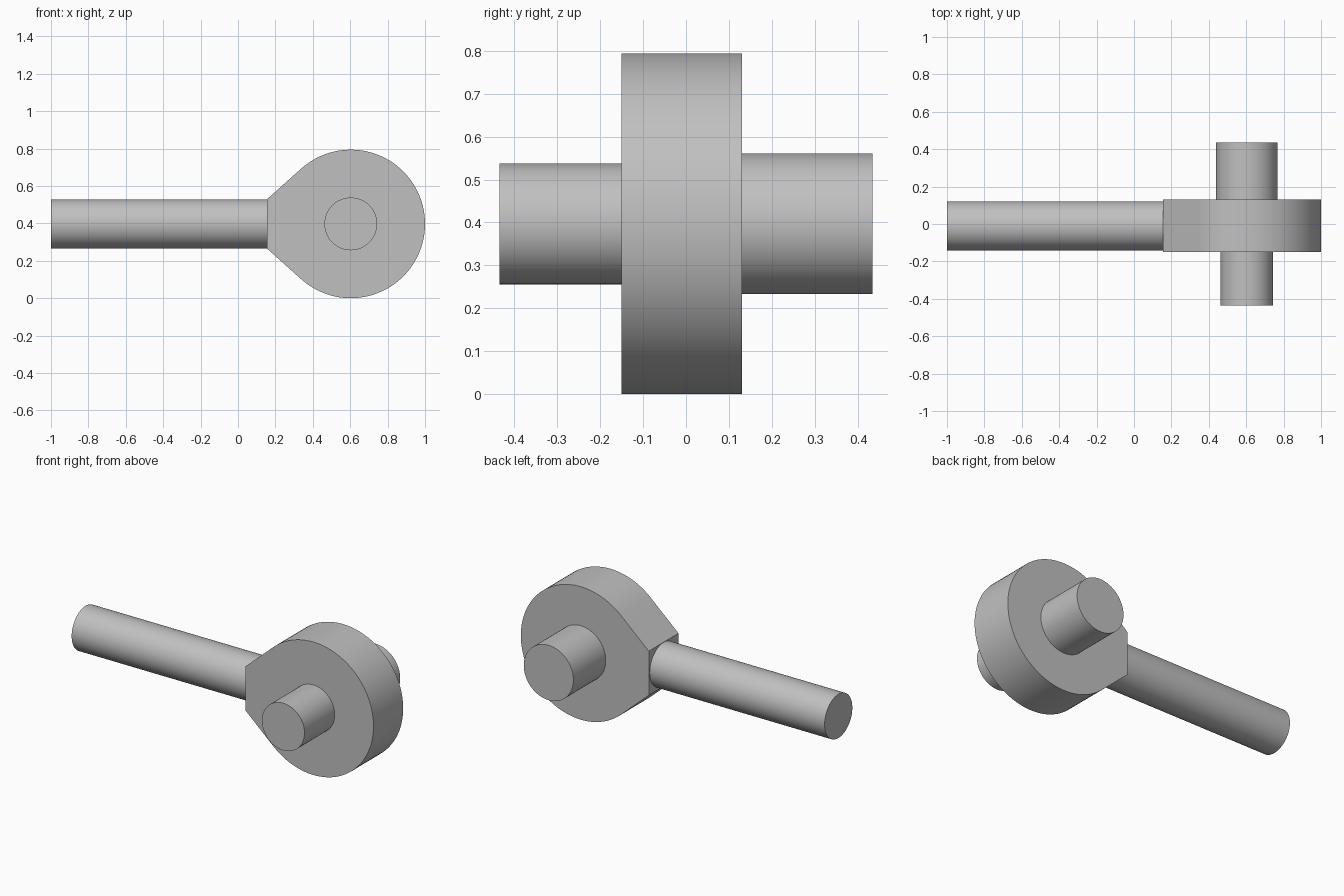
import bpy
import bmesh
from math import acos, atan2, cos, hypot, pi, radians, sin

if "Cube" in bpy.data.objects:
    bpy.data.objects.remove(bpy.data.objects["Cube"], do_unlink=True)

steel = bpy.data.materials.new("grey steel")
steel.use_nodes = True
colour = (0.53, 0.53, 0.53, 1)
steel.diffuse_color = colour
steel.node_tree.nodes["Principled BSDF"].inputs["Base Color"].default_value = colour

CX, CZ = 0.603, 0.397             # eye centre
RADIUS = 0.397                    # eye radius
FRONT, BACK = -0.15, 0.13         # eye faces
NECK_X, NECK_HALF = 0.155, 0.132  # flat where the rod joins


def finish(obj):
    obj.data.materials.append(steel)
    bpy.ops.object.select_all(action="DESELECT")
    obj.select_set(True)
    bpy.context.view_layer.objects.active = obj
    bpy.ops.object.shade_smooth_by_angle(angle=radians(30))


def cylinder(name, radius, length, centre, rotation):
    bpy.ops.mesh.primitive_cylinder_add(
        vertices=64, radius=radius, depth=length, location=centre, rotation=rotation)
    obj = bpy.context.object
    obj.name = name
    finish(obj)


def pin(name, radius, y0, y1):
    cylinder(name, radius, y1 - y0, (CX, (y0 + y1) / 2, CZ), (pi / 2, 0, 0))


# Teardrop eye: round arc with tangent flanks down to the flat neck
dx = NECK_X - CX
tangent = atan2(NECK_HALF, dx) - acos(RADIUS / hypot(dx, NECK_HALF))
steps = 72
profile = [(NECK_X, CZ - NECK_HALF)]
for i in range(steps + 1):
    a = -tangent + 2 * tangent * i / steps
    profile.append((CX + RADIUS * cos(a), CZ + RADIUS * sin(a)))
profile.append((NECK_X, CZ + NECK_HALF))

bm = bmesh.new()
face = bm.faces.new([bm.verts.new((x, FRONT, z)) for x, z in profile])
extruded = bmesh.ops.extrude_face_region(bm, geom=[face])["geom"]
moved = [v for v in extruded if isinstance(v, bmesh.types.BMVert)]
bmesh.ops.translate(bm, verts=moved, vec=(0, BACK - FRONT, 0))
bmesh.ops.recalc_face_normals(bm, faces=bm.faces)
mesh = bpy.data.meshes.new("eye")
bm.to_mesh(mesh)
bm.free()
eye = bpy.data.objects.new("eye", mesh)
bpy.context.collection.objects.link(eye)
finish(eye)

# Pins on both sides, the back one thicker
pin("front_pin", 0.141, -0.435, FRONT + 0.02)
pin("back_pin", 0.164, BACK - 0.02, 0.435)

# Rod running into the neck
rod_end = NECK_X + 0.02
cylinder("rod", 0.131, rod_end + 1, ((rod_end - 1) / 2, -0.01, CZ), (0, pi / 2, 0))
